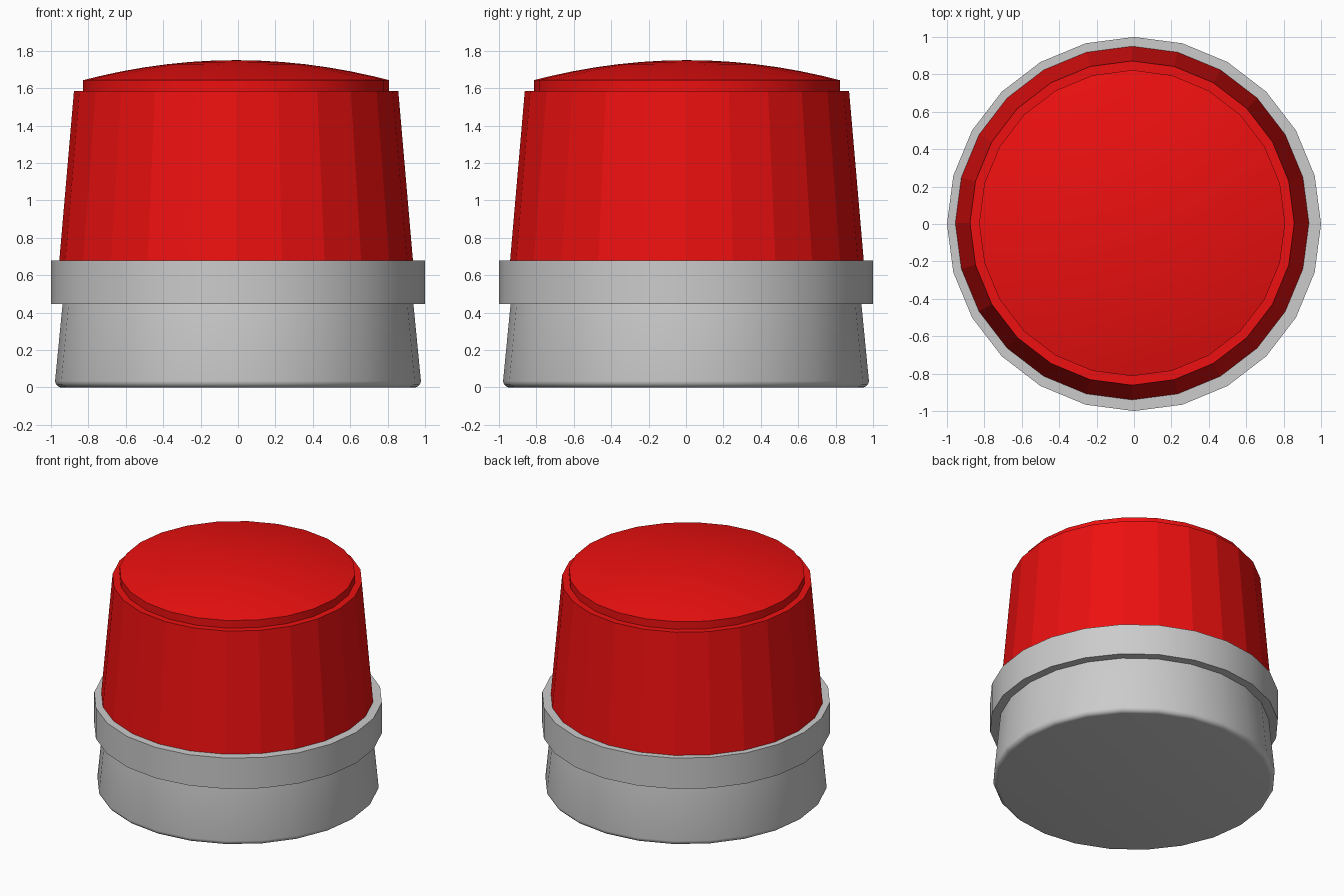
import bpy, bmesh, math

if "Cube" in bpy.data.objects:
    bpy.data.objects.remove(bpy.data.objects["Cube"])

SIDES = 24


def lathe(name, profile, center=(0, 0), smooth=True, material=None):
    """Revolve (radius, z) points around z; a radius of 0 makes a pole, open ends are capped."""
    bm = bmesh.new()
    rings = []
    for r, z in profile:
        if r == 0:
            rings.append([bm.verts.new((0, 0, z))])
        else:
            rings.append([bm.verts.new((r * math.cos(math.tau * i / SIDES),
                                        r * math.sin(math.tau * i / SIDES), z))
                          for i in range(SIDES)])
    for a, b in zip(rings, rings[1:]):
        for i in range(SIDES):
            j = (i + 1) % SIDES
            if len(b) == 1:
                bm.faces.new((a[i], a[j], b[0]))
            else:
                bm.faces.new((a[i], a[j], b[j], b[i]))
    for ring in (rings[0], rings[-1]):
        if len(ring) > 1:
            bm.faces.new(ring)
    bmesh.ops.recalc_face_normals(bm, faces=bm.faces)
    mesh = bpy.data.meshes.new(name)
    bm.to_mesh(mesh)
    bm.free()
    obj = bpy.data.objects.new(name, mesh)
    bpy.context.collection.objects.link(obj)
    obj.location = (center[0], center[1], 0)
    if material:
        mesh.materials.append(material)
    if smooth:
        bpy.ops.object.select_all(action='DESELECT')
        obj.select_set(True)
        bpy.context.view_layer.objects.active = obj
        bpy.ops.object.shade_smooth_by_angle(angle=math.radians(30))
    return obj


red = bpy.data.materials.new("red_lens")
red.diffuse_color = (0.85, 0.005, 0.005, 1)
red.use_nodes = True
red.node_tree.nodes["Principled BSDF"].inputs["Base Color"].default_value = red.diffuse_color

# Tapered base with a rounded bottom edge
fillet = 0.035
base = [(0.978 - fillet + fillet * math.sin(a), fillet - fillet * math.cos(a))
        for a in (math.radians(90 * k / 5) for k in range(6))]
lathe("base", base + [(0.938, 0.445)])

# Collar ring
lathe("collar", [(1.0, 0.445), (1.0, 0.68)])

# Faceted red lens, sitting very slightly off centre
lens_center = (-0.01, 0.005)
lathe("lens", [(0.947, 0.66), (0.867, 1.585)], lens_center, smooth=False, material=red)

# Shallow domed cap on top of the lens
R, RIM, TOP = 0.818, 1.643, 1.75
cap = [(R, 1.57), (R, RIM)]
cap += [(R * t, RIM + (TOP - RIM) * (1 - t * t)) for t in (0.9, 0.75, 0.6, 0.45, 0.3, 0.15, 0)]
lathe("lens_cap", cap, lens_center, material=red)
# The rim's low angle to the lens top stays crisp because the dome meets it steeply
